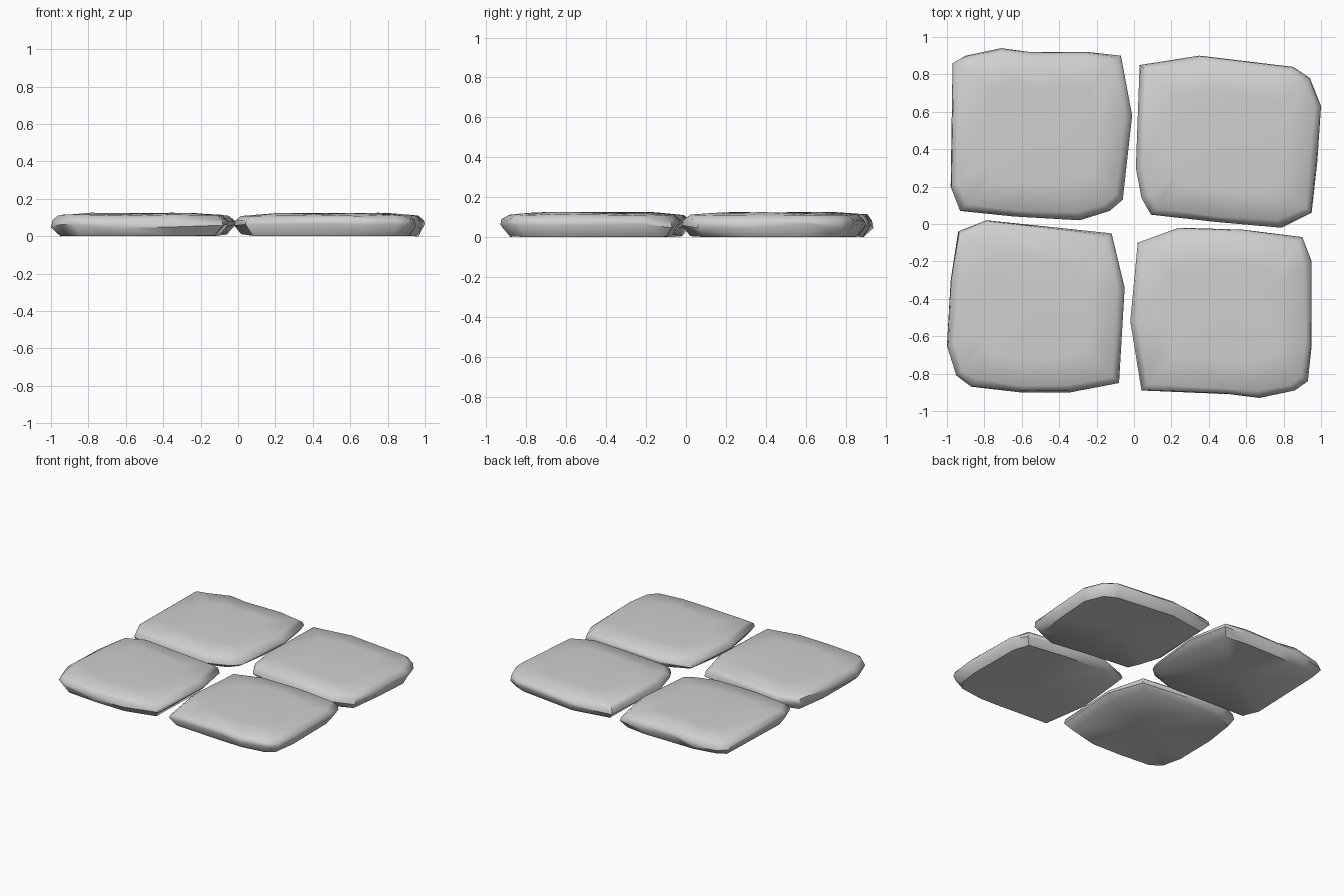
import bpy
import bmesh
import math
import random
from mathutils import Vector

cube = bpy.data.objects.get("Cube")
if cube:
    bpy.data.objects.remove(cube, do_unlink=True)

random.seed(4)

# Plain pale stone
stone = bpy.data.materials.new("pale grey stone")
stone.use_nodes = True
colour = (.63, .63, .63, 1)
stone.diffuse_color = colour
shader = next(n for n in stone.node_tree.nodes if n.type == 'BSDF_PRINCIPLED')
shader.inputs["Base Color"].default_value = colour

# Hand-cut outlines, each running clockwise from its back left corner
back_left = [(-.97, .86), (-.9, .9), (-.71, .94), (-.56, .92), (-.25, .92),
             (-.07, .9), (-.01, .58), (-.06, .13), (-.13, .07), (-.29, .02),
             (-.64, .04), (-.93, .07), (-.98, .2)]
back_right = [(.03, .85), (.35, .9), (.85, .84), (.94, .78), (1, .63),
              (.98, .33), (.95, .06), (.79, -.02), (.45, .01), (.09, .05),
              (.04, .14), (.01, .3)]
front_left = [(-.94, -.04), (-.79, .02), (-.12, -.05), (-.05, -.34),
              (-.08, -.85), (-.34, -.9), (-.61, -.9), (-.87, -.87),
              (-.95, -.81), (-1, -.65), (-.98, -.3)]
front_right = [(.02, -.1), (.24, -.02), (.58, -.03), (.9, -.07), (.95, -.2),
               (.95, -.65), (.93, -.84), (.86, -.89), (.67, -.93),
               (.51, -.91), (.04, -.89), (-.02, -.52)]

# Worn edge profile: scale, height, scale jitter, height jitter
profile = [(.91, .012, .02, 0),
           (1, .055, 0, .012),
           (.985, .085, .008, .006),
           (.92, .112, .015, .004),
           (.6, .122, .03, .004)]


def jitter(amount):
    return random.uniform(-amount, amount)


def make_slab(name, outline):
    """Loft the worn profile round an outline and close top and bottom."""
    bm = bmesh.new()
    points = [Vector(p) for p in outline]
    low = Vector((min(p.x for p in points), min(p.y for p in points)))
    high = Vector((max(p.x for p in points), max(p.y for p in points)))
    centre = (low + high) / 2
    rings = []
    for level, (scale, height, wobble, bump) in enumerate(profile):
        ring = []
        for p in points:
            xy = centre + (p - centre) * (scale + jitter(wobble))
            z = height + jitter(bump)
            if level == 0:
                # Undersides rise slightly towards the middle of the paving
                z = max(0, .026 - .028 * max(abs(xy.x), abs(xy.y)))
            ring.append(bm.verts.new((xy.x, xy.y, z)))
        rings.append(ring)

    count = len(points)
    for lower, upper in zip(rings, rings[1:]):
        for i in range(count):
            j = (i + 1) % count
            bm.faces.new((lower[i], lower[j], upper[j], upper[i]))
    crown = bm.verts.new((centre.x, centre.y, .122))
    base = bm.verts.new((centre.x, centre.y, .012))
    for i in range(count):
        j = (i + 1) % count
        bm.faces.new((rings[-1][i], rings[-1][j], crown))
        bm.faces.new((rings[0][j], rings[0][i], base))
    bmesh.ops.recalc_face_normals(bm, faces=bm.faces[:])

    mesh = bpy.data.meshes.new(name)
    bm.to_mesh(mesh)
    bm.free()
    mesh.materials.append(stone)
    slab = bpy.data.objects.new(name, mesh)
    bpy.context.collection.objects.link(slab)
    bpy.ops.object.select_all(action='DESELECT')
    slab.select_set(True)
    bpy.context.view_layer.objects.active = slab
    bpy.ops.object.shade_smooth_by_angle(angle=math.radians(50))


# Four paving slabs
make_slab("back_left_slab", back_left)
make_slab("back_right_slab", back_right)
make_slab("front_left_slab", front_left)
make_slab("front_right_slab", front_right)
